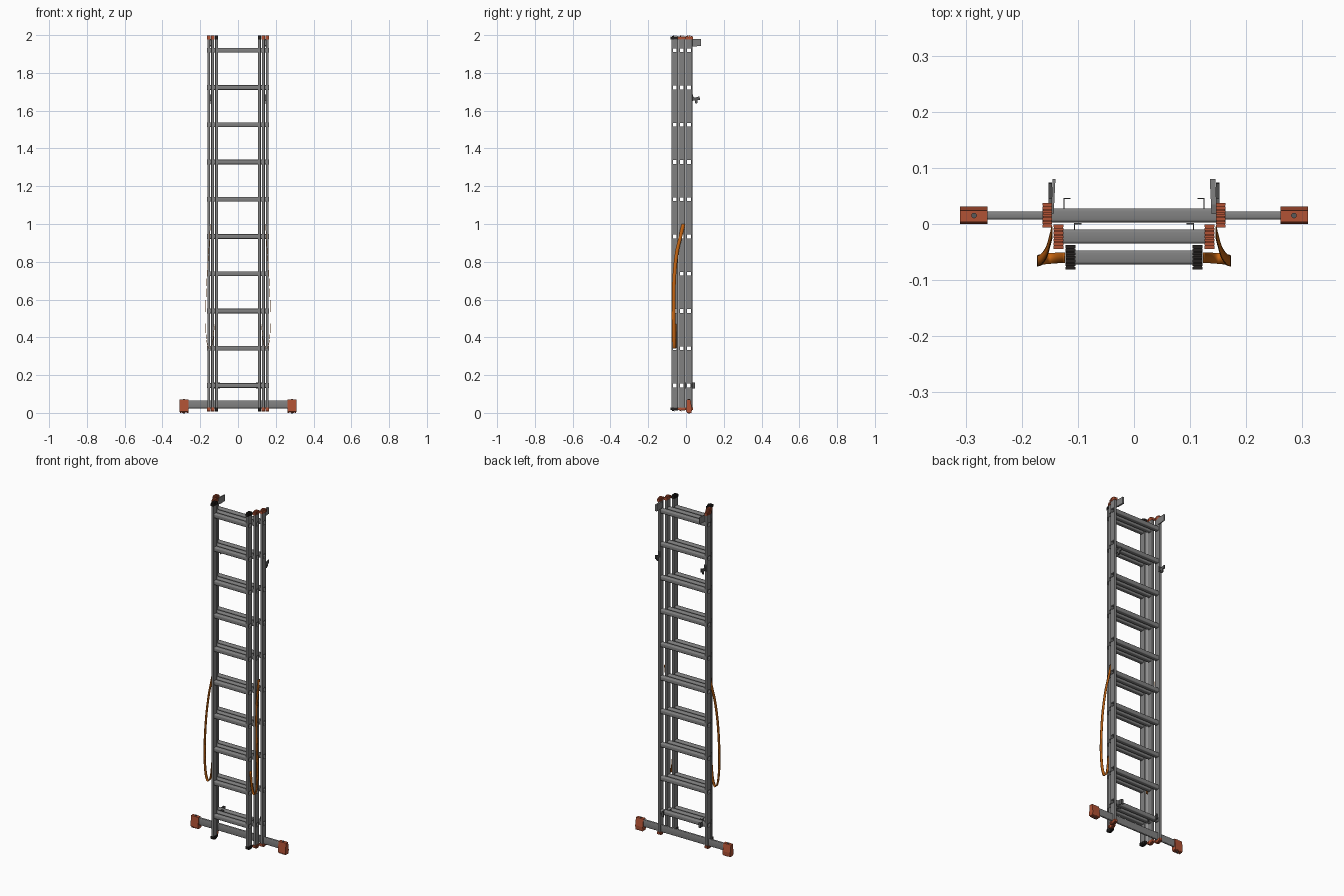
import bpy, bmesh, math
from mathutils import Vector

if "Cube" in bpy.data.objects:
    bpy.data.objects.remove(bpy.data.objects["Cube"])


def material(name, rgb):
    m = bpy.data.materials.new(name)
    m.diffuse_color = (*rgb, 1)
    m.use_nodes = True
    m.node_tree.nodes["Principled BSDF"].inputs["Base Color"].default_value = m.diffuse_color
    return m


ALU = material("aluminium grey", (0.22, 0.22, 0.22))
RED = material("brick red plastic", (0.44, 0.085, 0.035))
BLACK = material("black plastic", (0.018, 0.015, 0.014))
STEEL = material("dark steel", (0.10, 0.10, 0.10))
ORANGE = material("orange webbing", (0.56, 0.13, 0.006))


def finish(name, bm, mat, smooth=False):
    bmesh.ops.recalc_face_normals(bm, faces=bm.faces)
    me = bpy.data.meshes.new(name)
    bm.to_mesh(me)
    bm.free()
    ob = bpy.data.objects.new(name, me)
    bpy.context.collection.objects.link(ob)
    me.materials.append(mat)
    bpy.context.view_layer.objects.active = ob
    bpy.ops.object.select_all(action='DESELECT')
    ob.select_set(True)
    if smooth:
        bpy.ops.object.shade_smooth_by_angle(angle=math.radians(40))
    return ob


def add_box(bm, x, y, z):
    """Box from (min, max) pairs."""
    v = [bm.verts.new((a, b, c)) for a in x for b in y for c in z]
    for f in ((0, 1, 3, 2), (4, 6, 7, 5), (0, 4, 5, 1), (2, 3, 7, 6), (0, 2, 6, 4), (1, 5, 7, 3)):
        bm.faces.new([v[i] for i in f])


def add_prism(bm, profile, x0, x1, shear=0.0):
    """Extrude a (y, z) outline along x; shear moves x with y."""
    a = [bm.verts.new((x0 + shear * p[0], *p)) for p in profile]
    b = [bm.verts.new((x1 + shear * p[0], *p)) for p in profile]
    bm.faces.new(a)
    bm.faces.new(b[::-1])
    for i in range(len(a)):
        j = (i + 1) % len(a)
        bm.faces.new((a[i], a[j], b[j], b[i]))


def rounded(h, r, y, z, x, seg=3):
    """Rounded square outline in the yz plane."""
    pts = []
    for k, (sy, sz) in enumerate(((1, 1), (-1, 1), (-1, -1), (1, -1))):
        for i in range(seg + 1):
            t = math.pi / 2 * (k + i / seg)
            pts.append((x, y + sy * (h - r) + r * math.cos(t), z + sz * (h - r) + r * math.sin(t)))
    return pts


def add_tube(bm, length, y, z, h, inner):
    rings = [[bm.verts.new(p) for p in rounded(s, r, y, z, x)]
             for s, r, x in ((h, .005, -length), (h, .005, length),
                             (inner, .0025, length), (inner, .0025, -length))]
    n = len(rings[0])
    for k in range(4):
        a, b = rings[k], rings[(k + 1) % 4]
        for i in range(n):
            j = (i + 1) % n
            bm.faces.new((a[i], a[j], b[j], b[i]))


RUNGS = [0.145 + 0.1972 * i for i in range(10)]
# name, rail centre x, rail centre y, cap material
SECTIONS = [("back", 0.1545, 0.0155, RED), ("middle", 0.1345, -0.0225, RED), ("front", 0.1135, -0.0595, BLACK)]

for name, rx, ry, cap_mat in SECTIONS:
    # hollow rungs open through the rails
    bm = bmesh.new()
    for z in RUNGS:
        add_tube(bm, rx + 0.0085, ry, z, 0.0125, 0.0105)
    finish(name + "_rungs", bm, ALU, True)

    # temporary cutter for the rung holes
    bm = bmesh.new()
    for z in RUNGS:
        add_box(bm, (-0.3, 0.3), (ry - .0115, ry + .0115), (z - .0115, z + .0115))
    cutter = finish("rung_hole_cutter", bm, STEEL)
    cutter.hide_render = True

    for side, s in (("left", -1), ("right", 1)):
        bm = bmesh.new()
        add_box(bm, (s * rx - .0072, s * rx + .0072), (ry - .0182, ry + .0182), (0.022, 1.985))
        bmesh.ops.bevel(bm, geom=[e for e in bm.edges if abs(e.verts[0].co.z - e.verts[1].co.z) > 1],
                        offset=0.0025, segments=2, affect='EDGES', profile=0.5)
        rail = finish(f"{name}_{side}_rail", bm, ALU)
        mod = rail.modifiers.new("holes", 'BOOLEAN')
        mod.operation, mod.solver, mod.object = 'DIFFERENCE', 'EXACT', cutter
        bpy.ops.object.modifier_apply(modifier="holes")
        bpy.ops.object.shade_smooth_by_angle(angle=math.radians(40))

        # ribbed end caps, domed at the top and bottom
        bm = bmesh.new()
        for z0, d in ((1.978, 1), (0.029, -1)):
            for i in range(7):
                y = ry - .0195 + .0065 * i
                top = z0 + d * (0.014 + 0.007 * (1 - (abs(i - 3) / 3) ** 2))
                add_box(bm, (s * rx - .0088, s * rx + .0088), (y - .0024, y + .0024), sorted((z0, top)))
            add_box(bm, (s * rx - .0078, s * rx + .0078), (ry - .0205, ry + .0205),
                    sorted((z0 + d * .002, z0 + d * .013)))
        finish(f"{name}_{side}_end_caps", bm, cap_mat)
    bpy.data.objects.remove(cutter)

# stabiliser bar
bm = bmesh.new()
add_box(bm, (-0.285, 0.285), (0.008, 0.022), (0.024, 0.066))
bmesh.ops.bevel(bm, geom=[e for e in bm.edges if abs(e.verts[0].co.x - e.verts[1].co.x) > .1],
                offset=0.004, segments=3, affect='EDGES', profile=0.5)
finish("stabiliser_bar", bm, ALU, True)

HOOK = [(0.030, 1.682), (0.045, 1.668), (0.072, 1.676), (0.074, 1.655), (0.062, 1.657),
        (0.060, 1.640), (0.050, 1.636), (0.046, 1.655), (0.030, 1.655)]
STRAP = [(0.146, -0.014, 1.0), (0.150, -0.030, 0.93), (0.156, -0.050, 0.84), (0.165, -0.063, 0.70),
         (0.172, -0.066, 0.52), (0.168, -0.064, 0.40), (0.157, -0.062, 0.347), (0.143, -0.061, 0.347),
         (0.132, -0.060, 0.39), (0.124, -0.060, 0.47)]

for side, s in (("left", -1), ("right", 1)):
    # wedge foot with tread bars and bolt
    bm = bmesh.new()
    add_prism(bm, [(0.0, 0.008), (0.008, 0.004), (0.030, 0.004), (0.031, 0.025), (0.024, 0.070), (0.004, 0.070)],
              s * 0.261, s * 0.310)
    for i in range(5):
        x = s * (0.266 + 0.0098 * i)
        add_box(bm, (x - .003, x + .003), (0.004, 0.029), (0.0, 0.005))
    finish(side + "_foot", bm, RED)
    bm = bmesh.new()
    bmesh.ops.create_cone(bm, cap_ends=True, segments=12, radius1=.005, radius2=.005, depth=.078)
    bmesh.ops.translate(bm, verts=bm.verts, vec=(s * .285, .015, .035))
    finish(side + "_foot_bolt", bm, STEEL, True)

    # top guide plate
    bm = bmesh.new()
    t = 0.010 if s > 0 else 0.005
    add_prism(bm, [(0.018, 1.975), (0.035, 1.980), (0.080, 1.980), (0.080, 1.942), (0.035, 1.940), (0.018, 1.945)],
              s * 0.149, s * (0.149 - t), -s * 0.05)
    finish(side + "_guide_plate", bm, ALU)

    # latch hook
    bm = bmesh.new()
    add_prism(bm, HOOK, s * 0.146, s * 0.152)
    add_box(bm, sorted((s * .143, s * .157)), (0.032, 0.036), (1.650, 1.685))
    finish(side + "_latch_hook", bm, STEEL)

    # thin L brackets beside the lowest rungs
    bm = bmesh.new()
    for x, y in ((0.126, 0.0155), (0.107, -0.0225)):
        add_box(bm, sorted((s * x, s * (x - .002))), (y + .008, y + .031 if y > 0 else y + .024), (0.130, 0.160))
        add_box(bm, sorted((s * x, s * (x - .013))),
                (y + .029, y + .031) if y > 0 else (y + .022, y + .024), (0.130, 0.160))
    finish(side + "_guide_brackets", bm, STEEL)

    # hanging webbing strap, sampled along a smooth path
    P = [Vector((s * x, y, z)) for x, y, z in STRAP]
    P = [2 * P[0] - P[1]] + P + [2 * P[-1] - P[-2]]
    path = []
    for i in range(1, len(P) - 2):
        a, b, c, d = P[i - 1:i + 3]
        for k in range(6):
            t = k / 6
            path.append(0.5 * (2 * b + (c - a) * t + (2 * a - 5 * b + 4 * c - d) * t * t
                               + (3 * b - a - 3 * c + d) * t ** 3))
    path.append(P[-2])
    bm = bmesh.new()
    w = Vector((0, 0.0095, 0))
    rows = [(bm.verts.new(p - w), bm.verts.new(p + w)) for p in path]
    for a, b in zip(rows, rows[1:]):
        bm.faces.new((a[0], a[1], b[1], b[0]))
    strap = finish(side + "_strap", bm, ORANGE, True)
    mod = strap.modifiers.new("thickness", 'SOLIDIFY')
    mod.thickness, mod.offset = 0.002, 0
    bpy.ops.object.modifier_apply(modifier="thickness")
